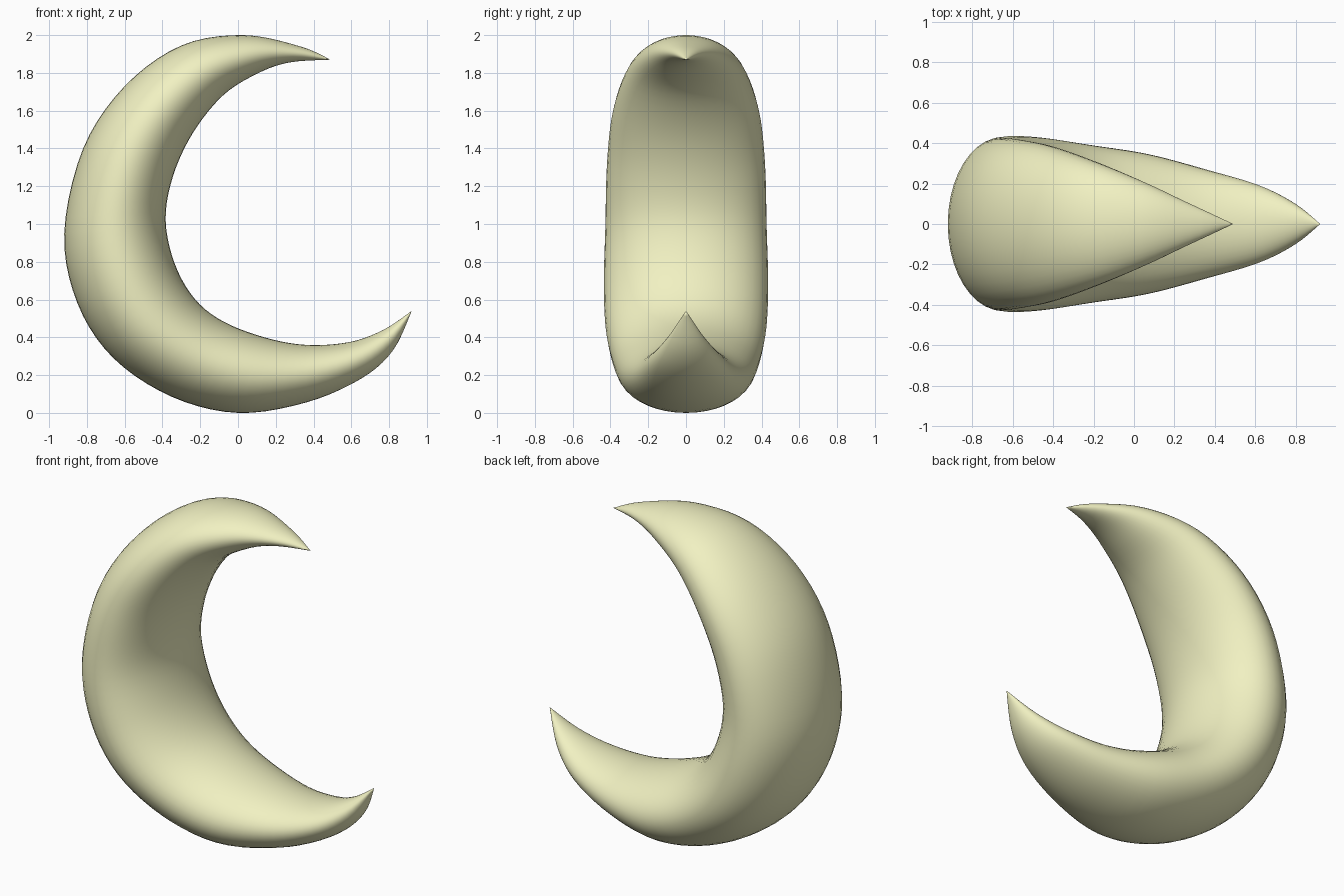
import bpy, bmesh
from math import cos, sin, pi
from mathutils import Vector

if "Cube" in bpy.data.objects:
    bpy.data.objects.remove(bpy.data.objects["Cube"])

# Sections along the crescent: outer x, outer z, inner x, inner z, half depth
SECTIONS = [
    (0.49, 1.87, 0.49, 1.87, 0.0),
    (0.33, 1.94, 0.27, 1.855, 0.088),
    (0.03, 2.00, 0.10, 1.795, 0.20),
    (-0.30, 1.945, -0.08, 1.68, 0.305),
    (-0.60, 1.73, -0.24, 1.48, 0.385),
    (-0.82, 1.40, -0.345, 1.25, 0.418),
    (-0.92, 0.95, -0.383, 1.02, 0.427),
    (-0.85, 0.58, -0.335, 0.79, 0.435),
    (-0.66, 0.29, -0.23, 0.605, 0.425),
    (-0.35, 0.085, -0.08, 0.485, 0.39),
    (0.00, 0.00, 0.14, 0.40, 0.345),
    (0.36, 0.055, 0.36, 0.36, 0.268),
    (0.65, 0.18, 0.59, 0.375, 0.19),
    (0.82, 0.33, 0.77, 0.44, 0.10),
    (0.92, 0.54, 0.92, 0.54, 0.0),
]
STEPS, SIDES = 5, 40


def catmull(a, b, c, d, t):
    return 0.5 * (2 * b + (c - a) * t + (2 * a - 5 * b + 4 * c - d) * t * t
                  + (3 * b - a - 3 * c + d) * t ** 3)


# Smoothly interpolate the sections
n = len(SECTIONS)
rows = []
for i in range(n - 1):
    keys = [SECTIONS[min(max(i + k, 0), n - 1)] for k in (-1, 0, 1, 2)]
    for s in range(STEPS):
        rows.append([catmull(*v, s / STEPS) for v in zip(*keys)])
rows = rows[1:]

# Elliptical rings lofted between two pointed tips
bm = bmesh.new()
rings = []
for ox, oz, ix, iz, w in rows:
    outer, inner = Vector((ox, 0, oz)), Vector((ix, 0, iz))
    mid, half = (outer + inner) / 2, (outer - inner) / 2
    rings.append([bm.verts.new(mid + half * cos(2 * pi * k / SIDES)
                               + Vector((0, w * sin(2 * pi * k / SIDES), 0)))
                  for k in range(SIDES)])
tip_a = bm.verts.new((SECTIONS[0][0], 0, SECTIONS[0][1]))
tip_b = bm.verts.new((SECTIONS[-1][0], 0, SECTIONS[-1][1]))
for k in range(SIDES):
    j = (k + 1) % SIDES
    for r0, r1 in zip(rings, rings[1:]):
        bm.faces.new((r0[k], r0[j], r1[j], r1[k]))
    bm.faces.new((tip_a, rings[0][j], rings[0][k]))
    bm.faces.new((tip_b, rings[-1][k], rings[-1][j]))
bmesh.ops.recalc_face_normals(bm, faces=bm.faces)
for f in bm.faces:
    f.smooth = True

mesh = bpy.data.meshes.new("crescent_moon")
bm.to_mesh(mesh)
bm.free()
moon = bpy.data.objects.new("crescent_moon", mesh)
bpy.context.collection.objects.link(moon)

# Pale yellow colour
mat = bpy.data.materials.new("pale_yellow")
mat.diffuse_color = (0.88, 0.88, 0.54, 1)
mat.use_nodes = True
mat.node_tree.nodes["Principled BSDF"].inputs["Base Color"].default_value = mat.diffuse_color
mesh.materials.append(mat)
